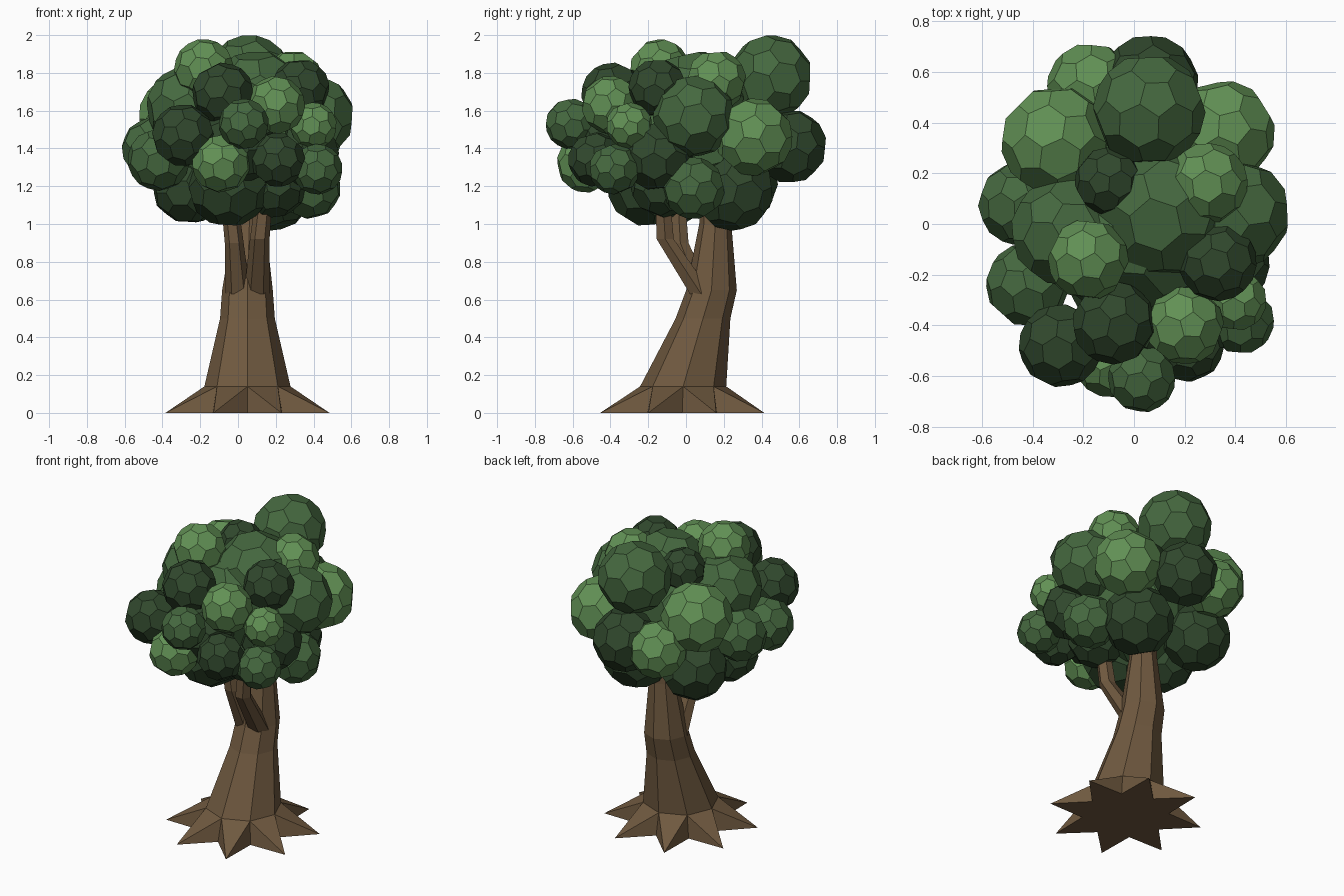
import bpy, bmesh, math, random
from mathutils import Euler

if "Cube" in bpy.data.objects:
    bpy.data.objects.remove(bpy.data.objects["Cube"])

random.seed(4)


def material(name, rgb):
    m = bpy.data.materials.new(name)
    m.diffuse_color = (*rgb, 1)
    m.use_nodes = True
    m.node_tree.nodes["Principled BSDF"].inputs["Base Color"].default_value = m.diffuse_color
    return m


BARK = material("bark", (0.16, 0.10, 0.05))
LIGHT = material("light_leaf", (0.12, 0.28, 0.09))
MID = material("mid_leaf", (0.06, 0.14, 0.05))
DARK = material("dark_leaf", (0.03, 0.065, 0.026))


def finish(bm, name, mat):
    bmesh.ops.recalc_face_normals(bm, faces=bm.faces)
    me = bpy.data.meshes.new(name)
    bm.to_mesh(me)
    bm.free()
    me.materials.append(mat)
    ob = bpy.data.objects.new(name, me)
    bpy.context.collection.objects.link(ob)
    return ob


def tube(bm, path, sides):
    # Loft horizontal rings given as (x, y, z, radius)
    rings = []
    for x, y, z, r in path:
        rings.append([bm.verts.new((x + r * math.cos(math.tau * i / sides),
                                    y + r * math.sin(math.tau * i / sides), z))
                      for i in range(sides)])
    for a, b in zip(rings, rings[1:]):
        for i in range(sides):
            j = (i + 1) % sides
            bm.faces.new((a[i], a[j], b[j], b[i]))
    bm.faces.new(rings[-1])
    return rings


# Trunk: eight-sided leaning loft with a star of pointed roots
bm = bmesh.new()
rings = tube(bm, [(0.05, -0.015, 0.14, 0.228), (0.05, 0.09, 0.50, 0.145),
                  (0.05, 0.135, 0.65, 0.134),
                  (0.06, 0.155, 1.00, 0.085), (0.06, 0.16, 1.30, 0.075)], 8)
tips, valleys = [], []
for i in range(8):
    a = math.tau * i / 8
    b = a + math.tau / 16
    valleys.append(bm.verts.new((0.05 + 0.26 * math.cos(a), -0.02 + 0.26 * math.sin(a), 0)))
    tips.append(bm.verts.new((0.05 + 0.47 * math.cos(b), -0.02 + 0.47 * math.sin(b), 0)))
for i in range(8):
    j = (i + 1) % 8
    top, nxt = rings[0][i], rings[0][j]
    bm.faces.new((top, tips[i], nxt))
    bm.faces.new((valleys[i], tips[i], top))
    bm.faces.new((tips[i], valleys[j], nxt))
bm.faces.new([v for pair in zip(valleys, tips) for v in pair])
finish(bm, "trunk", BARK)


# Two front branches
def branch(name, path):
    bm = bmesh.new()
    rings = tube(bm, path, 6)
    bm.faces.new(rings[0])
    finish(bm, name, BARK)


branch("right_branch", [(0.10, 0.08, 0.63, 0.068), (0.115, -0.11, 0.92, 0.052), (0.15, -0.13, 1.25, 0.042)])
branch("left_branch", [(0.00, 0.08, 0.63, 0.066), (-0.02, -0.03, 0.90, 0.050), (-0.06, -0.05, 1.25, 0.042)])


# Crown: balls of flat pentagons and hexagons, placed by (x, y, z, radius)
def leaf_balls(name, mat, balls):
    for n, (x, y, z, r) in enumerate(balls):
        bm = bmesh.new()
        bmesh.ops.create_icosphere(bm, subdivisions=1, radius=1)
        bmesh.ops.bevel(bm, geom=bm.verts[:], offset=100 / 3, offset_type='PERCENT',
                        segments=1, profile=0.5, affect='VERTICES')
        for v in bm.verts:
            v.co = v.co.normalized() * r * 1.035
        ob = finish(bm, f"{name}_{n + 1}", mat)
        ob.location = (x, y, z)
        ob.rotation_euler = Euler([random.uniform(0, math.tau) for _ in range(3)])


leaf_balls("light_leaf_ball", LIGHT, [
    (-.31, .33, 1.57, .21), (-.17, .54, 1.40, .17), (.35, .36, 1.46, .20),
    (.29, .16, 1.76, .155), (-.18, -.14, 1.82, .155), (.20, -.40, 1.63, .15),
    (.40, -.30, 1.52, .12), (-.09, -.53, 1.32, .15)])
leaf_balls("mid_leaf_ball", MID, [
    (.06, .45, 1.78, .215), (.40, .04, 1.57, .21), (.10, .05, 1.65, .26),
    (-.27, -.03, 1.62, .21), (-.45, .08, 1.40, .16), (-.42, -.24, 1.34, .16),
    (.03, -.61, 1.53, .13), (.42, -.38, 1.29, .13), (.38, .04, 1.19, .16),
    (0, 0, 1.45, .36)])
leaf_balls("dark_leaf_ball", DARK, [
    (.06, .55, 1.41, .19), (-.10, .17, 1.77, .13), (-.29, -.48, 1.47, .16),
    (-.08, -.39, 1.69, .16), (.33, -.15, 1.72, .15), (.21, -.48, 1.34, .14),
    (-.27, -.05, 1.19, .18), (.18, .25, 1.18, .21), (-.05, -.20, 1.20, .21),
    (.35, -.15, 1.36, .18), (-.25, .28, 1.21, .20), (.19, -.12, 1.21, .17),
    (0, -.37, 1.42, .20)])
